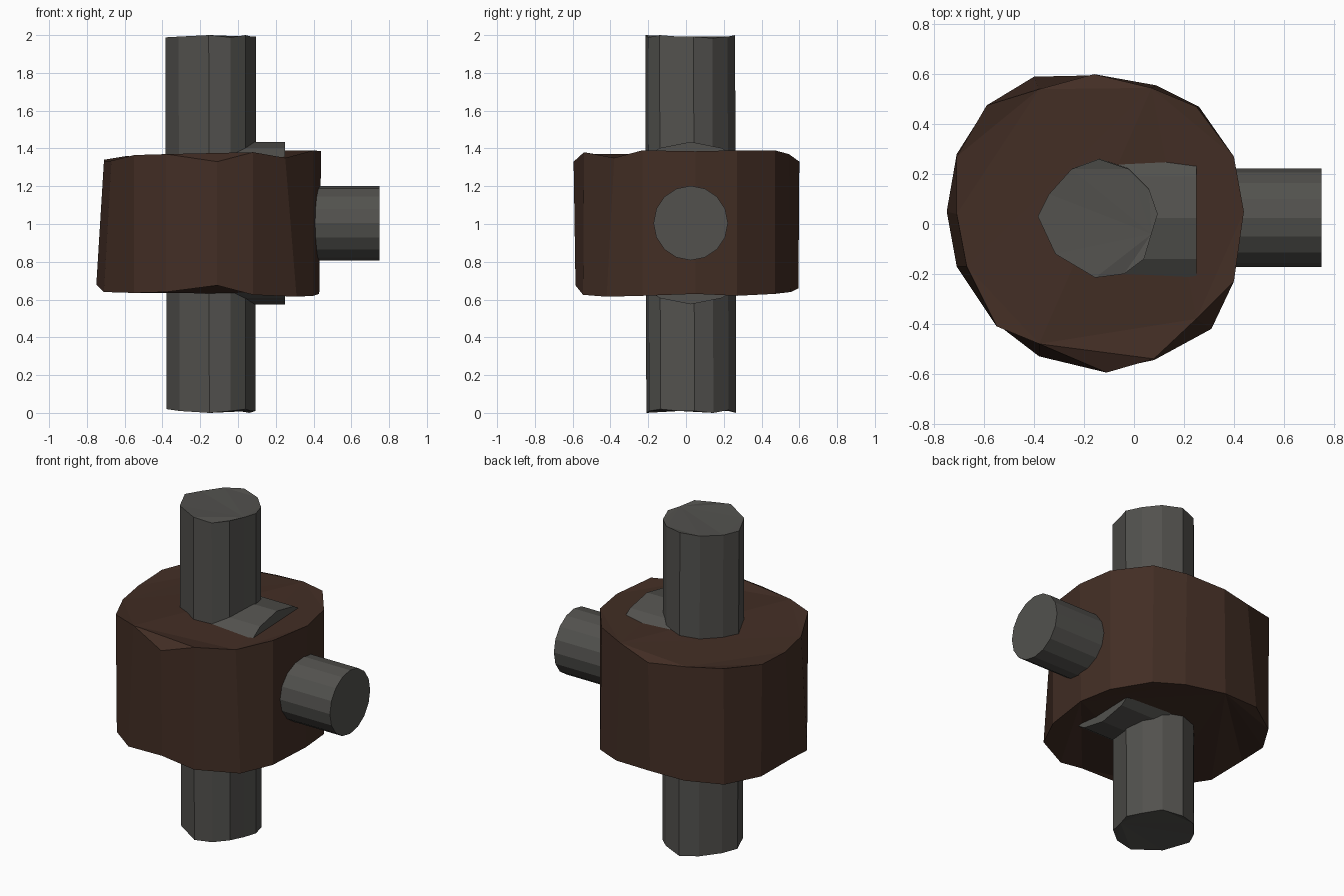
import bpy, bmesh, math


def material(name, rgb):
    m = bpy.data.materials.new(name)
    m.diffuse_color = (*rgb, 1)
    return m


IRON = material("dark_iron", (0.085, 0.083, 0.076))
WOOD = material("dark_wood", (0.055, 0.027, 0.018))


def prism(name, bottom, top, mat):
    """Closed solid between two matching rings of points."""
    bm = bmesh.new()
    lo = [bm.verts.new(p) for p in bottom]
    hi = [bm.verts.new(p) for p in top]
    n = len(lo)
    for i in range(n):
        j = (i + 1) % n
        bm.faces.new((lo[i], lo[j], hi[j], hi[i]))
    caps = [bm.faces.new(lo[::-1]), bm.faces.new(hi)]
    bmesh.ops.triangulate(bm, faces=caps)
    bmesh.ops.recalc_face_normals(bm, faces=bm.faces)
    mesh = bpy.data.meshes.new(name)
    bm.to_mesh(mesh)
    bm.free()
    mesh.materials.append(mat)
    obj = bpy.data.objects.new(name, mesh)
    bpy.context.collection.objects.link(obj)
    return obj


def x_cylinder(name, x0, x1, r, y, z, n=16):
    """Cylinder lying along x, with a corner pointing straight up."""
    def ring(x):
        return [(x, y + r * math.cos(math.tau * i / n),
                 z + r * math.sin(math.tau * i / n)) for i in range(n)]
    return prism(name, ring(x0), ring(x1), IRON)


# Rough-hewn drum: each row is a side corner (bottom x, y, z, top x, y, z)
corners = [
    (0.43, 0.05, 0.63, 0.44, 0.05, 1.385),
    (0.40, 0.27, 0.62, 0.40, 0.27, 1.39),
    (0.26, 0.47, 0.63, 0.25, 0.47, 1.39),
    (0.09, 0.555, 0.64, 0.07, 0.545, 1.37),
    (-0.17, 0.595, 0.66, -0.16, 0.60, 1.33),
    (-0.40, 0.59, 0.66, -0.38, 0.54, 1.34),
    (-0.59, 0.47, 0.64, -0.59, 0.475, 1.36),
    (-0.71, 0.28, 0.65, -0.71, 0.27, 1.34),
    (-0.75, 0.05, 0.68, -0.71, 0.04, 1.33),
    (-0.71, -0.17, 0.64, -0.67, -0.17, 1.335),
    (-0.55, -0.40, 0.635, -0.55, -0.41, 1.365),
    (-0.38, -0.53, 0.64, -0.38, -0.48, 1.37),
    (-0.11, -0.585, 0.675, -0.11, -0.595, 1.33),
    (0.08, -0.545, 0.625, 0.08, -0.54, 1.38),
    (0.31, -0.42, 0.615, 0.25, -0.38, 1.35),
    (0.40, -0.23, 0.62, 0.40, -0.23, 1.39),
]
prism("wooden_drum", [c[:3] for c in corners], [c[3:] for c in corners], WOOD)

# Uneven upright shaft
section = [(0.095, 0.04), (0.06, 0.14), (-0.02, 0.22), (-0.14, 0.26),
           (-0.25, 0.22), (-0.34, 0.12), (-0.385, 0.03), (-0.315, -0.12),
           (-0.155, -0.215), (-0.04, -0.20), (0.04, -0.14), (0.07, -0.04)]
wobble = [0.01, 0.0, 0.015, 0.0, 0.01, 0.015, 0.02, 0.01, 0.0, 0.01, 0.02, 0.01]
prism("upright_shaft",
      [(x * 0.98, y + 0.005, w) for (x, y), w in zip(section, wobble)],
      [(x, y, 2 - w * 0.8) for (x, y), w in zip(section, wobble[::-1])], IRON)

# Side pin with its wide collar buried in the drum
x_cylinder("pin_collar", -0.06, 0.25, 0.43, 0.025, 1.005)
x_cylinder("side_pin", 0.25, 0.75, 0.197, 0.025, 1.005)
